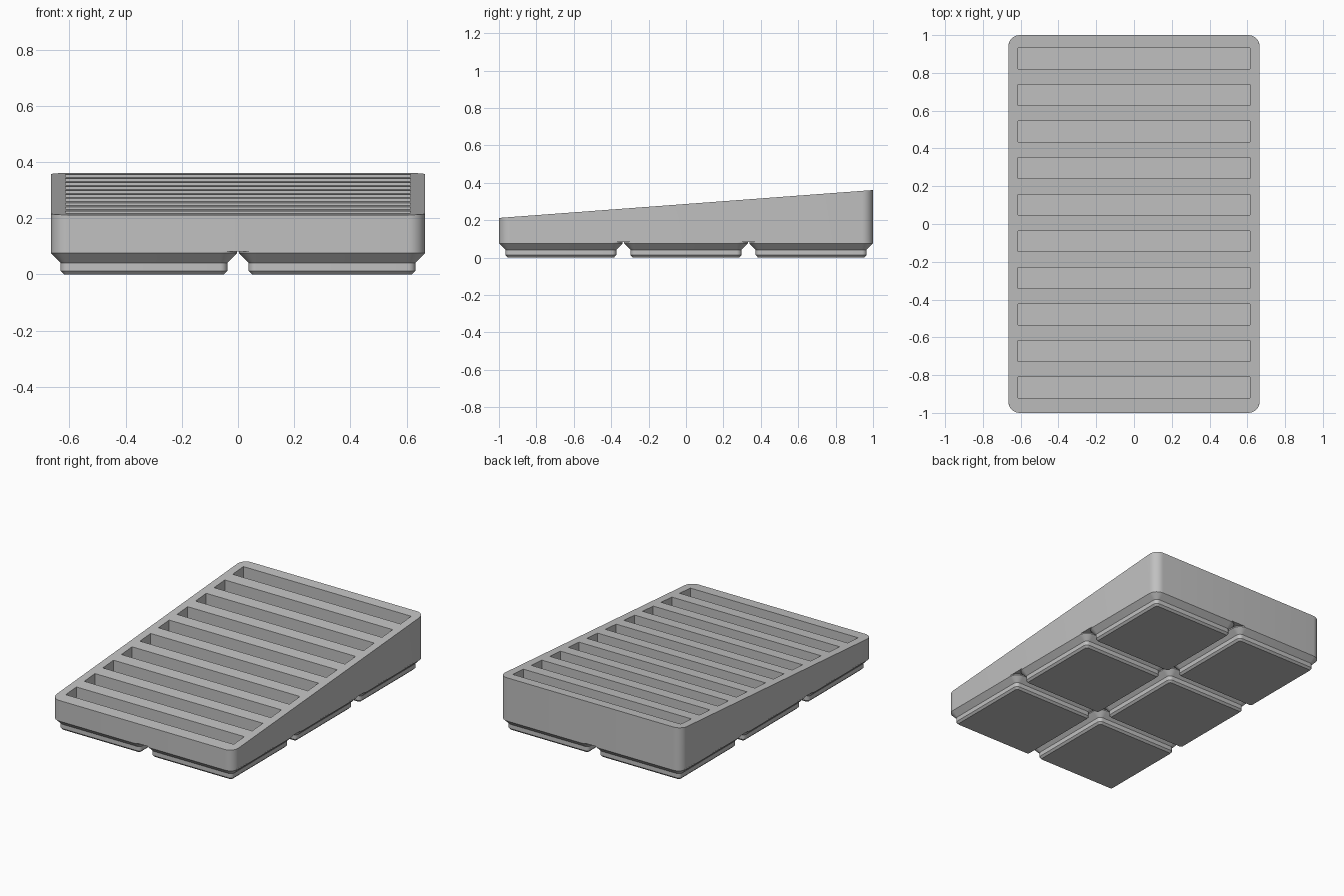
import bpy
import bmesh
import math

HALF_X, HALF_Y = 0.665, 1.0
CORNER = 0.06
BASE_Z = 0.082
FRONT_Z, BACK_Z = 0.212, 0.361
SLOT_FLOOR = 0.11

cube = bpy.data.objects.get("Cube")
if cube:
    bpy.data.objects.remove(cube, do_unlink=True)

grey = bpy.data.materials.new("plain grey")
grey.use_nodes = True
colour = (0.53, 0.53, 0.53, 1)
grey.diffuse_color = colour
grey.node_tree.nodes["Principled BSDF"].inputs["Base Color"].default_value = colour


def rounded_rect(half_x, half_y, radius, steps=8):
    """Outline of a rounded rectangle, counter-clockwise."""
    points = []
    for quarter, (sx, sy) in enumerate([(1, 1), (-1, 1), (-1, -1), (1, -1)]):
        for i in range(steps + 1):
            a = (quarter + i / steps) * math.pi / 2
            points.append((sx * (half_x - radius) + radius * math.cos(a),
                           sy * (half_y - radius) + radius * math.sin(a)))
    return points


def loft(name, rings, location=(0, 0, 0)):
    """Closed solid through a stack of matching rings."""
    bm = bmesh.new()
    loops = [[bm.verts.new(p) for p in ring] for ring in rings]
    for low, high in zip(loops, loops[1:]):
        for i in range(len(low)):
            j = (i + 1) % len(low)
            bm.faces.new((low[i], low[j], high[j], high[i]))
    bm.faces.new(list(reversed(loops[0])))
    bm.faces.new(loops[-1])
    mesh = bpy.data.meshes.new(name)
    bm.to_mesh(mesh)
    bm.free()
    mesh.materials.append(grey)
    obj = bpy.data.objects.new(name, mesh)
    obj.location = location
    bpy.context.collection.objects.link(obj)
    return obj


def activate(obj):
    bpy.ops.object.select_all(action="DESELECT")
    obj.select_set(True)
    bpy.context.view_layer.objects.active = obj


def top_height(y):
    return FRONT_Z + (BACK_Z - FRONT_Z) * (y + HALF_Y) / (2 * HALF_Y)


# Wedge body with a sloping top
outline = rounded_rect(HALF_X, HALF_Y, CORNER)
body = loft("wedge_body", [[(x, y, BASE_Z) for x, y in outline],
                           [(x, y, top_height(y)) for x, y in outline]])

# Ten upright slots cut down to a level floor
bm = bmesh.new()
for i in range(10):
    result = bmesh.ops.create_cube(bm, size=1)
    for v in result["verts"]:
        v.co.x *= 1.226
        v.co.y = v.co.y * 0.111 - 0.865 + 0.1934 * i
        v.co.z = SLOT_FLOOR if v.co.z < 0 else 0.6
cutter_mesh = bpy.data.meshes.new("slot_cutter")
bm.to_mesh(cutter_mesh)
bm.free()
cutter_mesh.materials.append(grey)
cutter = bpy.data.objects.new("slot_cutter", cutter_mesh)
cutter.hide_render = True
bpy.context.collection.objects.link(cutter)

cut = body.modifiers.new("slots", "BOOLEAN")
cut.operation = "DIFFERENCE"
cut.solver = "EXACT"
cut.object = cutter
activate(body)
bpy.ops.object.modifier_apply(modifier=cut.name)
bpy.data.objects.remove(cutter, do_unlink=True)

# Six stepped feet: (height, half width, corner radius) from the ground up
foot_profile = [(0, 0.284, 0.013), (0.0127, 0.2964, 0.0255),
                (0.0414, 0.2964, 0.0255), (0.0757, 0.3307, CORNER),
                (BASE_Z, 0.3307, CORNER)]
foot_rings = [[(x, y, z) for x, y in rounded_rect(half, half, radius)]
              for z, half, radius in foot_profile]
parts = [body]
for column, side in ((-1, "right"), (1, "left")):
    for row, place in ((-1, "front"), (0, "middle"), (1, "back")):
        parts.append(loft(f"foot_{place}_{side}", foot_rings,
                          (column * 0.3346, row * 0.6693, 0)))

# Smooth corners, crisp edges
for part in parts:
    activate(part)
    bpy.ops.object.shade_smooth_by_angle(angle=math.radians(25))
